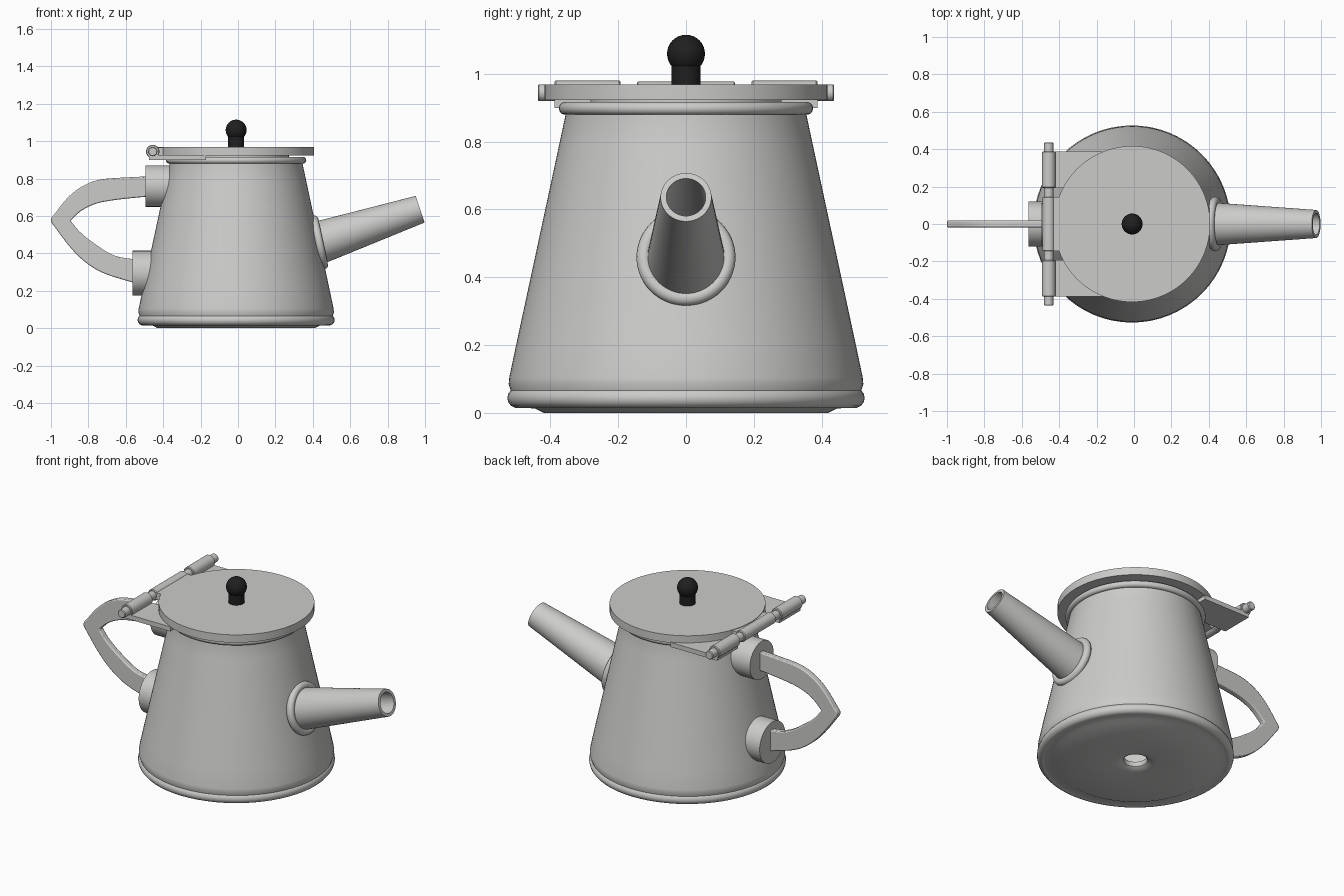
import bpy, bmesh, math
from mathutils import Matrix, Vector

cube = bpy.data.objects.get("Cube")
if cube:
    bpy.data.objects.remove(cube, do_unlink=True)


def material(name, rgb):
    m = bpy.data.materials.new(name)
    m.diffuse_color = (*rgb, 1)
    m.use_nodes = True
    m.node_tree.nodes["Principled BSDF"].inputs["Base Color"].default_value = (*rgb, 1)
    return m


METAL = material("brushed_grey", (0.6, 0.6, 0.59))
BLACK = material("black_plastic", (0.014, 0.014, 0.014))
CX = -0.01  # axis of the pot


def finish(name, bm, mat=METAL, smooth=True):
    bmesh.ops.recalc_face_normals(bm, faces=bm.faces)
    me = bpy.data.meshes.new(name)
    bm.to_mesh(me)
    bm.free()
    ob = bpy.data.objects.new(name, me)
    bpy.context.collection.objects.link(ob)
    me.materials.append(mat)
    if smooth:
        bpy.ops.object.select_all(action='DESELECT')
        ob.select_set(True)
        bpy.context.view_layer.objects.active = ob
        bpy.ops.object.shade_smooth_by_angle(angle=math.radians(35))
    return ob


def lathe(name, profile, origin=(CX, 0, 0), axis=(0, 0, 1), closed=False, mat=METAL, n=64):
    """Revolve (radius, height) points around an axis through origin."""
    bm = bmesh.new()
    rings = []
    for r, h in profile:
        if r == 0:
            rings.append([bm.verts.new((0, 0, h))] * n)
        else:
            rings.append([bm.verts.new((r * math.cos(2 * math.pi * i / n),
                                        r * math.sin(2 * math.pi * i / n), h)) for i in range(n)])
    pairs = list(zip(rings, rings[1:]))
    if closed:
        pairs.append((rings[-1], rings[0]))
    for a, b in pairs:
        for i in range(n):
            j = (i + 1) % n
            bm.faces.new(list(dict.fromkeys((a[i], a[j], b[j], b[i]))))
    rot = Vector((0, 0, 1)).rotation_difference(Vector(axis)).to_matrix().to_4x4()
    bm.transform(Matrix.Translation(origin) @ rot)
    return finish(name, bm, mat)


def ring(name, major, minor, origin, axis=(0, 0, 1), squash=1.0):
    pts = [(major + minor * math.cos(2 * math.pi * k / 14),
            minor * squash * math.sin(2 * math.pi * k / 14)) for k in range(14)]
    return lathe(name, pts, origin, axis, closed=True)


def rod(name, r, y0, y1, x, z):
    e = 0.004
    return lathe(name, [(0, y0), (r - e, y0), (r, y0 + e), (r, y1 - e), (r - e, y1), (0, y1)],
                 (x, 0, z), (0, 1, 0), n=32)


def box(name, lo, hi):
    bm = bmesh.new()
    bmesh.ops.create_cube(bm, size=1)
    for v in bm.verts:
        v.co = [lo[i] if v.co[i] < 0 else hi[i] for i in range(3)]
    return finish(name, bm, smooth=False)


# Pot: hollow tapered wall with a small hole in the base
lathe("pot_body", [
    (0.06, 0.03), (0.065, 0.015), (0.08, 0.005), (0.11, 0.0), (0.42, 0.0), (0.445, 0.013),
    (0.50, 0.016), (0.515, 0.06), (0.523, 0.085), (0.521, 0.105), (0.50, 0.205), (0.458, 0.40),
    (0.415, 0.60), (0.372, 0.80), (0.355, 0.88), (0.355, 0.905),
    (0.335, 0.905), (0.335, 0.88), (0.438, 0.40), (0.49, 0.10), (0.48, 0.04), (0.06, 0.04)],
    closed=True, n=96)
ring("base_rim", 0.497, 0.03, (CX, 0, 0.044))
ring("top_rim", 0.356, 0.019, (CX, 0, 0.898))

# Lid with its inner plug
lathe("lid", [(0, 0.922), (0.417, 0.922), (0.417, 0.968), (0, 0.968)], n=96)
lathe("lid_plug", [(0, 0.90), (0.282, 0.90), (0.282, 0.924), (0, 0.924)])

# Knob
lathe("knob_stem", [(0, 0.96), (0.043, 0.96), (0.043, 1.03), (0, 1.03)], mat=BLACK, n=32)
lathe("knob_ball", [(0.056 * math.sin(math.pi * k / 16) if 0 < k < 16 else 0,
                     1.059 - 0.056 * math.cos(math.pi * k / 16)) for k in range(17)],
      mat=BLACK, n=32)

# Hinge behind the lid
HX, HZ = -0.456, 0.944
rod("hinge_pin", 0.025, -0.437, 0.437, HX, HZ)
rod("hinge_knuckle_middle", 0.033, -0.145, 0.145, HX, HZ)
box("hinge_leaf_middle", (HX, -0.145, 0.925), (-0.38, 0.145, 0.965))
for side, s in (("left", 1), ("right", -1)):
    a, b = sorted((s * 0.193, s * 0.388))
    rod("hinge_knuckle_" + side, 0.036, a, b, HX, HZ)
    box("hinge_leaf_" + side, (HX - 0.02, a, 0.899), (-0.17, b, 0.926))

# Spout: hollow tapered tube with a collar on the pot wall
base, tip = Vector((0.441, 0, 0.46)), Vector((0.974, 0, 0.636))
L = (tip - base).length
lathe("spout", [(0.117, -0.05), (0.075, L), (0.058, L), (0.098, -0.05)],
      base, tip - base, closed=True)
tilt = math.radians(12)
ring("spout_collar", 0.124, 0.022, (0.434, 0, 0.459), (math.cos(tilt), 0, math.sin(tilt)))

# Handle mounts
lathe("handle_mount_top", [(0, -0.495), (0.111, -0.495), (0.111, -0.36), (0, -0.36)],
      (0, 0, 0.76), (1, 0, 0))
lathe("handle_mount_bottom", [(0, -0.565), (0.12, -0.565), (0.12, -0.44), (0, -0.44)],
      (0, 0, 0.294), (1, 0, 0))


def smooth_path(pts, steps=5):
    """Catmull-Rom curve through the points."""
    p = [Vector(q) for q in pts]
    p = [2 * p[0] - p[1]] + p + [2 * p[-1] - p[-2]]
    out = []
    for a, b, c, d in zip(p, p[1:], p[2:], p[3:]):
        for k in range(steps):
            t = k / steps
            out.append(0.5 * (2 * b + (c - a) * t + (2 * a - 5 * b + 4 * c - d) * t * t
                              + (3 * b - a - 3 * c + d) * t ** 3))
    return out + [p[-2]]


# Handle: flat curved strap with softened edges
outer = smooth_path([(-0.47, 0.812), (-0.60, 0.806), (-0.74, 0.794), (-0.835, 0.757),
                     (-0.91, 0.698), (-0.975, 0.618), (-1.0, 0.578), (-0.975, 0.535),
                     (-0.90, 0.436), (-0.82, 0.356), (-0.714, 0.292), (-0.53, 0.235)])
inner = (smooth_path([(-0.53, 0.365), (-0.66, 0.388), (-0.767, 0.452), (-0.847, 0.516), (-0.895, 0.575)])
         + smooth_path([(-0.895, 0.575), (-0.837, 0.628), (-0.757, 0.666), (-0.644, 0.687),
                        (-0.47, 0.705)])[1:])
bm = bmesh.new()
face = bm.faces.new([bm.verts.new((p.x, -0.018, p.y)) for p in outer + inner])
ext = bmesh.ops.extrude_face_region(bm, geom=[face])
for v in ext["geom"]:
    if isinstance(v, bmesh.types.BMVert):
        v.co.y = 0.018
handle = finish("handle", bm)
bev = handle.modifiers.new("soft_edges", 'BEVEL')
bev.width, bev.segments = 0.006, 2
bev.limit_method, bev.angle_limit = 'ANGLE', math.radians(50)
